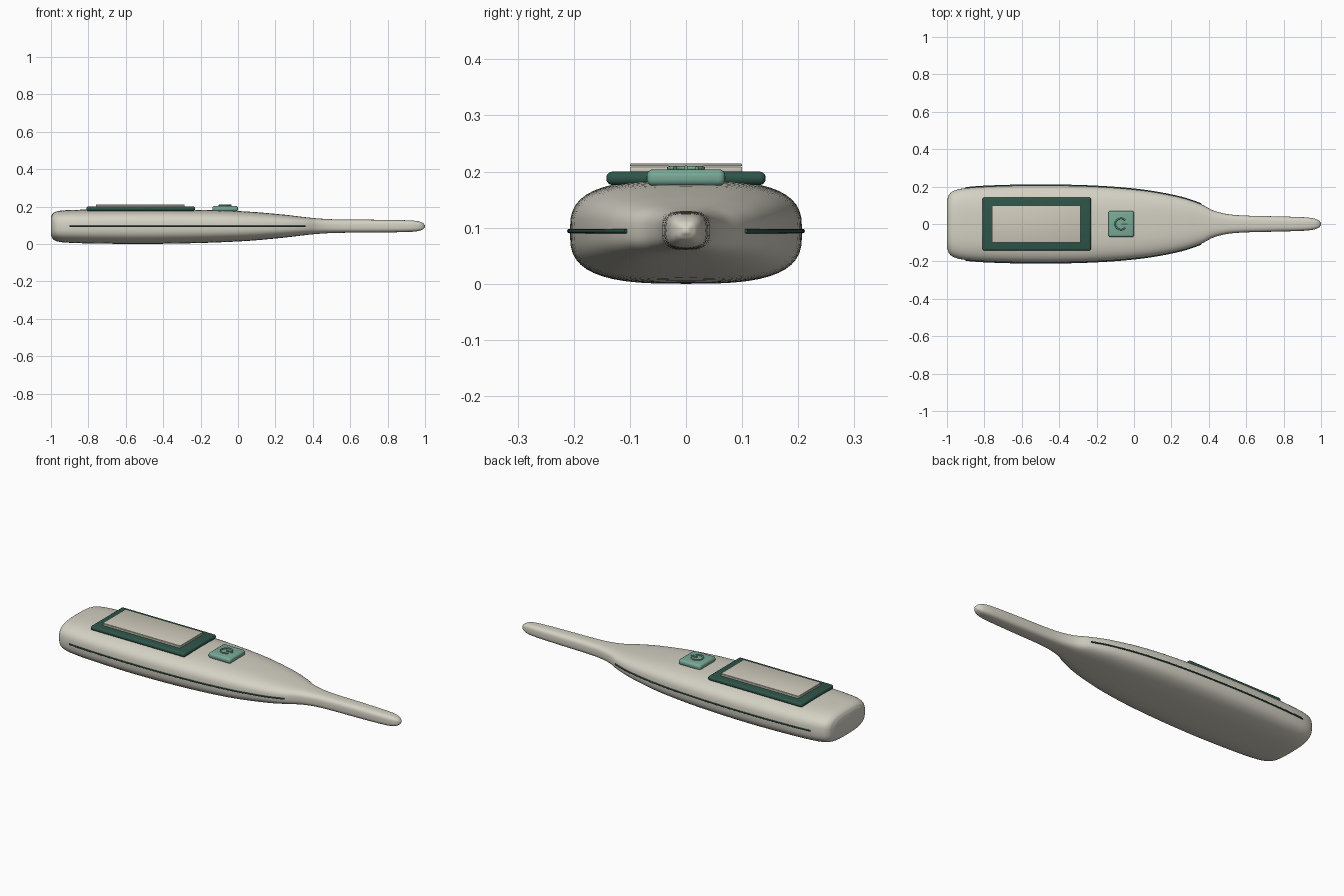
import bpy
import bmesh
import math
from mathutils import Vector

cube = bpy.data.objects.get("Cube")
if cube:
    bpy.data.objects.remove(cube)


def material(name, rgb):
    m = bpy.data.materials.new(name)
    m.use_nodes = True
    m.diffuse_color = (*rgb, 1)
    m.node_tree.nodes["Principled BSDF"].inputs["Base Color"].default_value = (*rgb, 1)
    return m


IVORY = material("warm ivory", (0.66, 0.64, 0.55))
SCREEN = material("screen beige", (0.62, 0.59, 0.50))
DARK = material("dark green", (0.027, 0.09, 0.066))
TEAL = material("soft teal", (0.19, 0.40, 0.31))


def add_object(name, bm, mat, angle=40):
    bmesh.ops.recalc_face_normals(bm, faces=bm.faces)
    mesh = bpy.data.meshes.new(name)
    bm.to_mesh(mesh)
    bm.free()
    mesh.materials.append(mat)
    ob = bpy.data.objects.new(name, mesh)
    bpy.context.collection.objects.link(ob)
    bpy.ops.object.select_all(action="DESELECT")
    ob.select_set(True)
    bpy.context.view_layer.objects.active = ob
    bpy.ops.object.shade_smooth_by_angle(angle=math.radians(angle))
    return ob


def rounded_box(name, x, y, z, mat, radius, segments=4):
    """Box from x and z ranges and a half depth, with rounded edges."""
    bm = bmesh.new()
    bmesh.ops.create_cube(bm, size=1)
    for v in bm.verts:
        v.co = (x[v.co.x > 0], math.copysign(y, v.co.y), z[v.co.z > 0])
    bmesh.ops.bevel(bm, geom=bm.edges[:], offset=radius, segments=segments,
                    profile=0.5, affect="EDGES")
    return add_object(name, bm, mat)


def tube(name, points, radius, mat):
    """Thin round bar along a path."""
    curve = bpy.data.curves.new(name, "CURVE")
    curve.dimensions = "3D"
    curve.bevel_depth = radius
    curve.bevel_resolution = 2
    curve.use_fill_caps = True
    spline = curve.splines.new("POLY")
    spline.points.add(len(points) - 1)
    for p, co in zip(spline.points, points):
        p.co = (*co, 1)
    curve.materials.append(mat)
    ob = bpy.data.objects.new(name, curve)
    bpy.context.collection.objects.link(ob)
    return ob


# Body stations: position, half width, bottom, top
STATIONS = [Vector(s) for s in (
    (-1.0, 0.125, 0.045, 0.145), (-0.99, 0.155, 0.026, 0.163),
    (-0.965, 0.177, 0.013, 0.175), (-0.9, 0.192, 0.006, 0.181),
    (-0.75, 0.202, 0.002, 0.184), (-0.5, 0.207, 0, 0.185),
    (-0.2, 0.2, 0.005, 0.182), (0.05, 0.179, 0.016, 0.173),
    (0.25, 0.142, 0.034, 0.156), (0.36, 0.105, 0.047, 0.143),
    (0.43, 0.07, 0.054, 0.136), (0.53, 0.049, 0.059, 0.131),
    (0.75, 0.041, 0.061, 0.129), (0.91, 0.036, 0.064, 0.126),
    (0.965, 0.029, 0.069, 0.121), (0.99, 0.018, 0.079, 0.111),
    (1.0, 0.005, 0.091, 0.099))]


def smooth_stations(steps=5):
    """Catmull-Rom interpolation through the stations."""
    out = []
    last = len(STATIONS) - 1
    for i in range(last):
        a, b = STATIONS[max(i - 1, 0)], STATIONS[i]
        c, d = STATIONS[i + 1], STATIONS[min(i + 2, last)]
        for k in range(steps):
            t = k / steps
            # Tangents are scaled by the uneven spacing
            span = c.x - b.x
            mb = (c - a) * (span / (c.x - a.x))
            mc = (d - b) * (span / (d.x - b.x))
            out.append(b * (2*t**3 - 3*t**2 + 1) + mb * (t**3 - 2*t**2 + t)
                       + c * (3*t**2 - 2*t**3) + mc * (t**3 - t**2))
    return out + [STATIONS[last]]


PROFILE = smooth_stations()

# Body: lofted rounded-rectangle sections
bm = bmesh.new()
rings = []
SIDES = 48
for x, half, low, high in PROFILE:
    ring = []
    for k in range(SIDES):
        a = 2 * math.pi * k / SIDES
        c, s = math.cos(a), math.sin(a)
        y = math.copysign(abs(c) ** (2 / 3), c) * half
        z = (low + high) / 2 + math.copysign(abs(s) ** (2 / 3), s) * (high - low) / 2
        ring.append(bm.verts.new((x, y, z)))
    rings.append(ring)
for r, q in zip(rings, rings[1:]):
    for k in range(SIDES):
        n = (k + 1) % SIDES
        bm.faces.new((r[k], r[n], q[n], q[k]))
bm.faces.new(rings[0])
bm.faces.new(rings[-1])
add_object("body", bm, IVORY, 80)

# Seam lines along both sides
for side, name in ((-1, "right_seam"), (1, "left_seam")):
    path = [(x, side * (half + 0.001), 0.094)
            for x, half, low, high in PROFILE if -0.91 < x < 0.37]
    tube(name, path, 0.004, DARK)

# Display: frame, lower pane and upper pane
rounded_box("display_frame", (-0.81, -0.23), 0.142, (0.176, 0.2), DARK, 0.011)
rounded_box("display_pane", (-0.76, -0.285), 0.1, (0.198, 0.209), SCREEN, 0.002, 2)
rounded_box("display_cover", (-0.76, -0.285), 0.1, (0.21, 0.214), SCREEN, 0.001, 2)

# Button with a raised power sign
rounded_box("button", (-0.137, 0), 0.07, (0.174, 0.204), TEAL, 0.012)
arc = []
for k in range(25):
    a = math.radians(40 + 280 * k / 24)
    arc.append((-0.07 + 0.03 * math.cos(a), 0.03 * math.sin(a), 0.206))
tube("power_arc", arc, 0.004, TEAL)
tube("power_bar", [(-0.068, 0, 0.207), (-0.034, 0, 0.207)], 0.004, TEAL)
